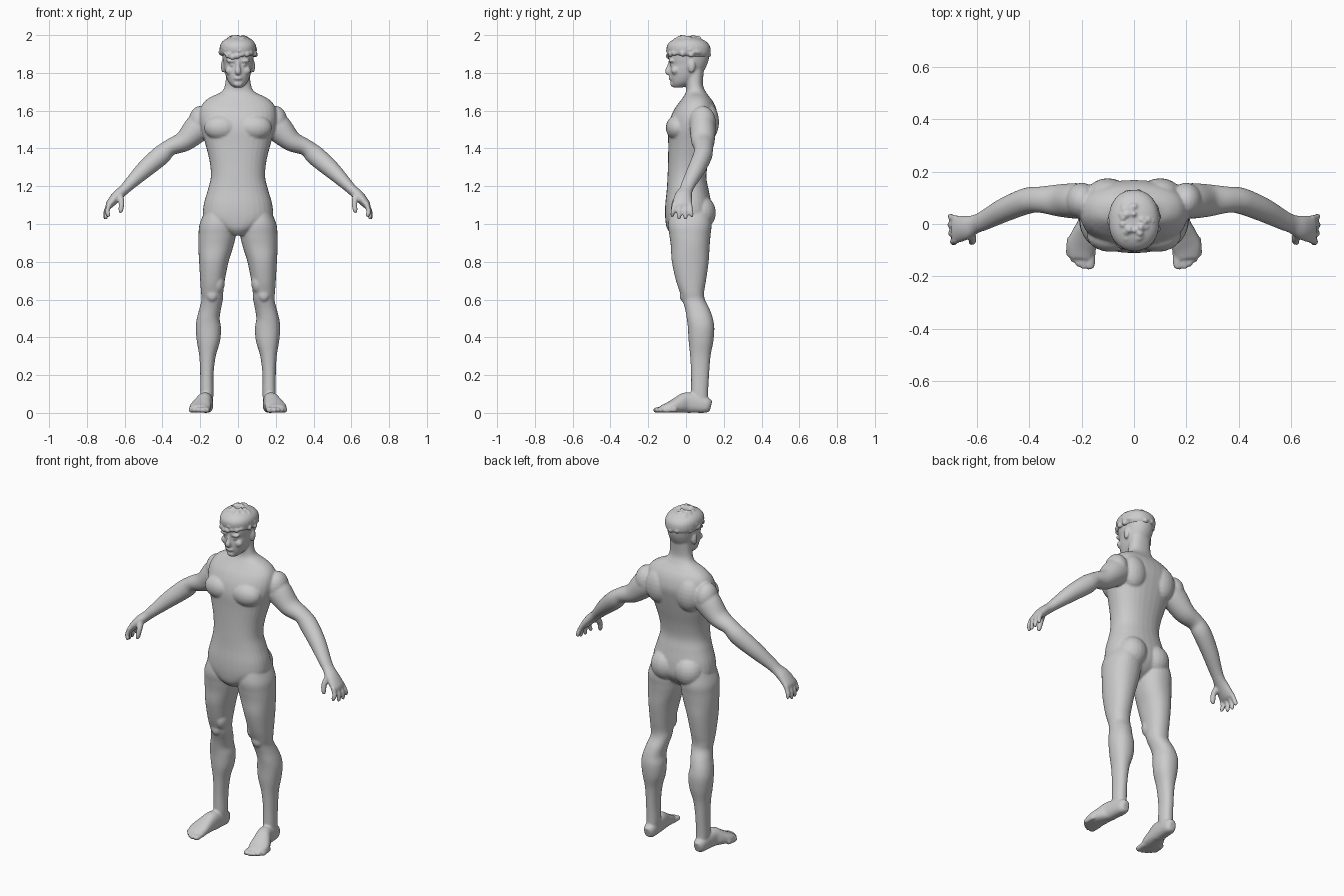
import bpy, bmesh, math, random
from mathutils import Vector, Matrix

random.seed(4)
SEG = 32


def spline(rows, steps=5):
    """Catmull-Rom interpolation through rows of numbers."""
    out = []
    for i in range(len(rows) - 1):
        p0, p1 = rows[max(i - 1, 0)], rows[i]
        p2, p3 = rows[i + 1], rows[min(i + 2, len(rows) - 1)]
        for k in range(steps):
            t = k / steps
            out.append([0.5 * (2 * b + (c - a) * t + (2 * a - 5 * b + 4 * c - d) * t * t
                               + (3 * b - a - 3 * c + d) * t ** 3)
                        for a, b, c, d in zip(p0, p1, p2, p3)])
    out.append(list(rows[-1]))
    return out


def skin(bm, rings):
    loops = [[bm.verts.new(p) for p in r] for r in rings]
    for a, b in zip(loops, loops[1:]):
        for j in range(len(a)):
            k = (j + 1) % len(a)
            bm.faces.new((a[j], a[k], b[k], b[j]))
    bm.faces.new(loops[0][::-1])
    bm.faces.new(loops[-1])


def oval(p):
    for j in range(SEG):
        t = 2 * math.pi * j / SEG
        c, s = math.cos(t), math.sin(t)
        yield math.copysign(abs(c) ** (2 / p), c), math.copysign(abs(s) ** (2 / p), s)


def stack(bm, rows, p=2.2):
    """Horizontal sections: z, x min, x max, y front, y back."""
    skin(bm, [[((x0 + x1) / 2 + c * (x1 - x0) / 2, (y0 + y1) / 2 + s * (y1 - y0) / 2, z)
               for c, s in oval(p)] for z, x0, x1, y0, y1 in spline(rows)])


def tube(bm, rows, ref=(0, 1, 0), p=2.0):
    """Sections across a path: x, y, z, radius, radius along ref."""
    pts = spline(rows)
    rings = []
    for i, (x, y, z, a, b) in enumerate(pts):
        t = (Vector(pts[min(i + 1, len(pts) - 1)][:3]) - Vector(pts[max(i - 1, 0)][:3])).normalized()
        v = Vector(ref)
        v = (v - t * v.dot(t)).normalized()
        u = t.cross(v)
        rings.append([Vector((x, y, z)) + u * c * a + v * s * b for c, s in oval(p)])
    skin(bm, rings)


def ball(bm, loc, r):
    m = Matrix.Translation(loc) @ Matrix.Diagonal((*r, 1))
    bmesh.ops.create_uvsphere(bm, u_segments=20, v_segments=12, radius=1, matrix=m)


def finish(bm, name, voxel, smooth):
    """Fuse overlapping parts into one smooth skin."""
    bmesh.ops.recalc_face_normals(bm, faces=bm.faces[:])
    me = bpy.data.meshes.new(name)
    bm.to_mesh(me)
    bm.free()
    ob = bpy.data.objects.new(name, me)
    bpy.context.collection.objects.link(ob)
    rm = ob.modifiers.new("fuse", 'REMESH')
    rm.mode = 'VOXEL'
    rm.voxel_size = voxel
    rm.use_smooth_shade = True
    sm = ob.modifiers.new("soften", 'SMOOTH')
    sm.factor = 0.5
    sm.iterations = smooth
    return ob


bm = bmesh.new()

# leg
stack(bm, [(1.08, .05, .17, -.08, .12), (1.0, .012, .203, -.095, .135),
           (.94, .012, .209, -.088, .13), (.88, .025, .21, -.08, .125),
           (.8, .05, .206, -.075, .12), (.7, .07, .2, -.053, .106),
           (.64, .078, .196, -.033, .096), (.6, .08, .193, -.02, .1),
           (.55, .09, .205, -.005, .125), (.5, .097, .218, .004, .142),
           (.45, .09, .224, .01, .15), (.38, .095, .218, .014, .145),
           (.3, .118, .205, .022, .13), (.2, .13, .2, .027, .122),
           (.1, .13, .2, .027, .117), (.04, .135, .198, .03, .12)])
ball(bm, (.137, -.014, .625), (.03, .02, .036))     # kneecap
ball(bm, (.105, .0, .69), (.035, .045, .06))        # inner thigh muscle
ball(bm, (.078, .08, 1.06), (.085, .078, .09))      # buttock

# foot and toes
tube(bm, [(.165, .132, .035, .018, .028), (.166, .11, .04, .034, .04),
          (.17, .05, .05, .038, .05), (.176, 0, .054, .041, .054),
          (.188, -.04, .043, .05, .043), (.2, -.085, .03, .057, .03),
          (.205, -.13, .02, .045, .019)], ref=(0, 0, 1), p=2.4)
for x, y, r in [(.168, -.158, .018), (.193, -.157, .013), (.213, -.147, .012),
                (.232, -.131, .012), (.249, -.11, .011)]:
    tube(bm, [(x - .004, y + .06, .02, r, .016), (x, y, .015, r, .014),
              (x, y - .014, .012, r * .5, .008)], ref=(0, 0, 1))

# arm and palm
tube(bm, [(.15, .085, 1.56, .07, .06), (.21, .088, 1.51, .075, .068),
          (.283, .09, 1.44, .056, .062), (.36, .093, 1.405, .044, .05),
          (.41, .088, 1.362, .052, .05), (.493, .055, 1.29, .046, .046),
          (.57, .015, 1.215, .033, .038), (.605, 0, 1.18, .028, .036),
          (.642, -.014, 1.147, .028, .046), (.678, -.02, 1.105, .022, .052),
          (.688, -.02, 1.088, .014, .045)])
ball(bm, (.2, .088, 1.54), (.062, .07, .085))       # deltoid

# fingers and thumb
for y, dx, dz in [(-.062, -.016, .012), (-.034, -.004, 0), (-.006, 0, 0), (.02, -.002, .012)]:
    e = (y + .02) * .12
    tube(bm, [(.678, y, 1.11, .013, .013), (.698 + dx * .4, y + e, 1.07, .0125, .0125),
              (.703 + dx, y + e * 2, 1.037 + dz, .011, .011),
              (.702 + dx, y + e * 2, 1.025 + dz, .006, .006)])
tube(bm, [(.628, -.03, 1.155, .02, .022), (.617, -.058, 1.115, .015, .016),
          (.62, -.068, 1.075, .013, .013), (.624, -.07, 1.057, .006, .006)])

# chest, shoulder blade and face halves
ball(bm, (.088, -.045, 1.51), (.092, .062, .068))
ball(bm, (.1, .115, 1.54), (.08, .06, .1))
ball(bm, (.033, -.077, 1.864), (.03, .015, .011))   # brow
ball(bm, (.043, -.058, 1.812), (.025, .02, .022))   # cheekbone
ball(bm, (.031, -.073, 1.842), (.013, .012, .009))  # eye
ball(bm, (.079, .03, 1.835), (.012, .02, .034))     # ear

# mirror everything so far to the other side
dup = bmesh.ops.duplicate(bm, geom=bm.verts[:] + bm.edges[:] + bm.faces[:])
for v in dup["geom"]:
    if isinstance(v, bmesh.types.BMVert):
        v.co.x *= -1

# torso and neck
torso = [(.94, .04, -.07, .05), (.975, .10, -.1, .1), (1.03, .178, -.11, .135),
         (1.10, .182, -.11, .135), (1.18, .16, -.102, .12), (1.25, .144, -.098, .108),
         (1.33, .15, -.095, .118), (1.42, .172, -.094, .14), (1.5, .195, -.095, .158),
         (1.56, .205, -.083, .168), (1.61, .2, -.06, .16), (1.645, .18, -.035, .145),
         (1.672, .145, -.015, .125), (1.7, .088, 0, .105), (1.74, .068, .002, .09),
         (1.82, .062, 0, .095)]
stack(bm, [(z, -w, w, f, b) for z, w, f, b in torso], p=2.3)

# head, nose, lips, chin
head = [(1.722, .022, -.065, -.02), (1.745, .046, -.077, .03), (1.78, .063, -.084, .075),
        (1.82, .073, -.085, .1), (1.845, .077, -.083, .112), (1.87, .081, -.091, .12),
        (1.91, .085, -.094, .125), (1.94, .08, -.085, .12), (1.965, .06, -.06, .09),
        (1.98, .025, -.025, .05)]
stack(bm, [(z, -w, w, f, b) for z, w, f, b in head], p=2.2)
tube(bm, [(0, -.08, 1.865, .009, .012), (0, -.088, 1.835, .01, .012),
          (0, -.097, 1.808, .016, .014), (0, -.09, 1.793, .012, .01)])
ball(bm, (0, -.082, 1.772), (.023, .011, .011))
ball(bm, (0, -.068, 1.741), (.024, .016, .016))
finish(bm, "body", .006, 4)

# hair: a cap covered in tufts
bm = bmesh.new()
cap = [(1.885, .08, -.07, .12), (1.905, .094, -.098, .13), (1.94, .096, -.102, .127),
       (1.965, .084, -.085, .108), (1.982, .058, -.055, .075), (1.99, .025, -.02, .04)]
stack(bm, [(z, -w, w, f, b) for z, w, f, b in cap])
for i in range(110):
    a = random.uniform(0, 2 * math.pi)
    h = random.uniform(0, 1)
    k = math.sqrt(1 - h * h * .95)
    r = random.uniform(.009, .015)
    z = min(1.895 + .098 * h, 2.003 - r)
    ball(bm, (.091 * k * math.cos(a), .012 + .109 * k * math.sin(a), z),
         (r, r, r * random.uniform(.8, 1.1)))
for x, z in [(-.05, 1.893), (-.028, 1.885), (-.005, 1.89), (.02, 1.9), (.045, 1.9)]:
    ball(bm, (x, -.094 + abs(x) * .3, z), (.018, .014, .016))   # fringe
finish(bm, "hair", .005, 2)
